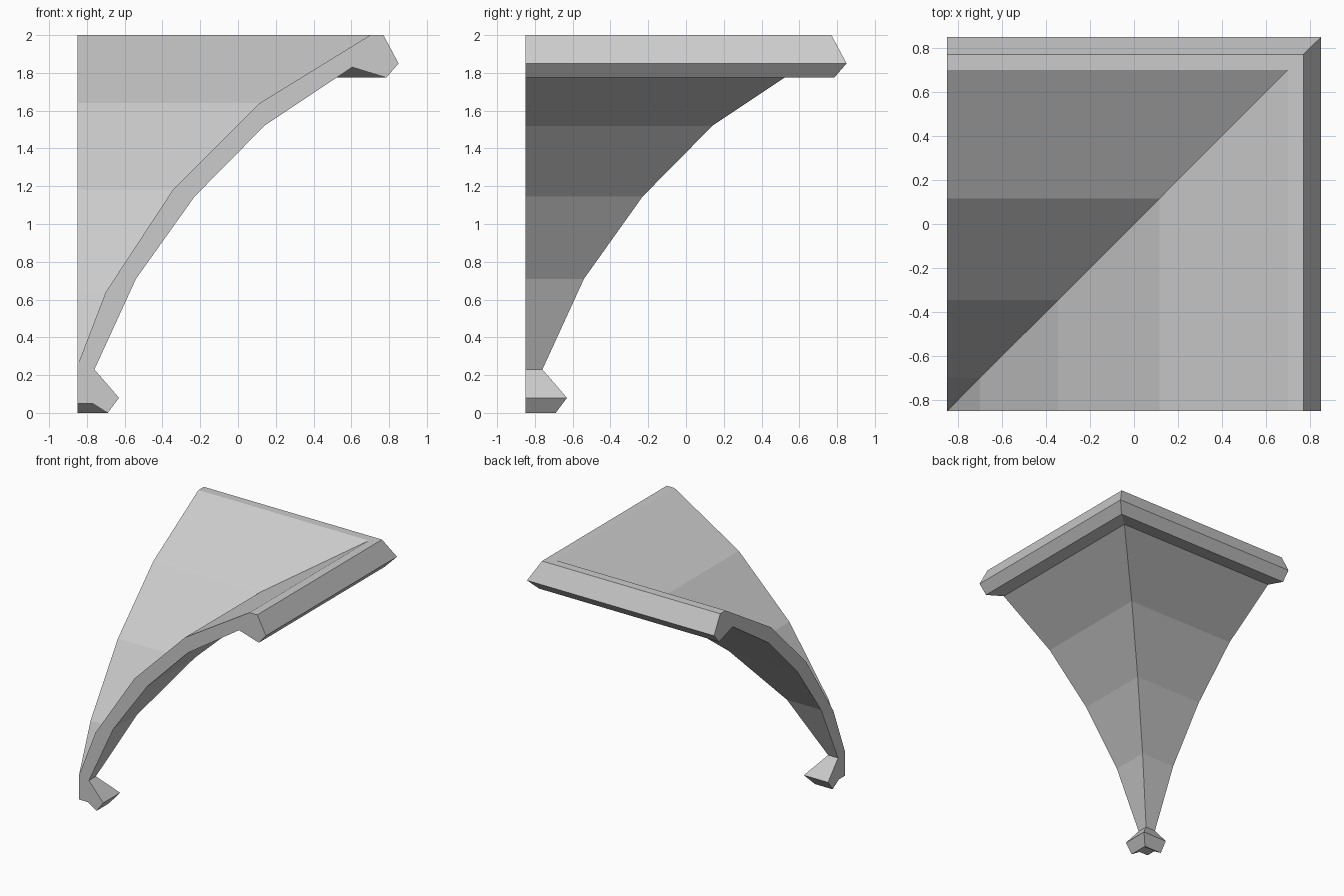
import bpy
import bmesh

cube = bpy.data.objects.get("Cube")
if cube:
    bpy.data.objects.remove(cube, do_unlink=True)

BACK = -0.85  # plane of both cut ends

# Plain stone colour
stone = bpy.data.materials.new("grey_stone")
stone.use_nodes = True
colour = (0.6, 0.6, 0.6, 1.0)
stone.diffuse_color = colour
stone.node_tree.nodes["Principled BSDF"].inputs["Base Color"].default_value = colour

# Closed cross-section: (distance out from the corner, height)
foot = [(BACK, 0.05), (-0.77, 0.05), (-0.69, 0.0), (-0.63, 0.08)]
underside = [(-0.76, 0.23), (-0.54, 0.71), (-0.23, 1.145), (0.14, 1.52), (0.605, 1.83)]
rim = [(0.785, 1.775), (0.85, 1.85), (0.77, 2.0)]
upper_side = [(0.70, 2.0), (0.115, 1.64), (-0.345, 1.18), (-0.70, 0.64), (BACK, 0.25)]
profile = foot + underside + rim + upper_side


def mitred_sweep(name, section, material):
    """Run a section along two walls that meet at a mitred corner."""
    bm = bmesh.new()
    loops = [
        [bm.verts.new((BACK, u, z)) for u, z in section],
        [bm.verts.new((u, u, z)) for u, z in section],
        [bm.verts.new((u, BACK, z)) for u, z in section],
    ]
    count = len(section)
    for a, b in zip(loops, loops[1:]):
        for i in range(count - 1):  # the last side lies on the corner itself
            j = i + 1
            bm.faces.new((a[i], a[j], b[j], b[i]))
    # Cut ends
    bm.faces.new(loops[0])
    bm.faces.new(loops[-1])
    bmesh.ops.remove_doubles(bm, verts=bm.verts[:], dist=0.0005)
    bmesh.ops.recalc_face_normals(bm, faces=bm.faces[:])
    mesh = bpy.data.meshes.new(name)
    bm.to_mesh(mesh)
    bm.free()
    mesh.materials.append(material)
    obj = bpy.data.objects.new(name, mesh)
    bpy.context.collection.objects.link(obj)
    return obj


mitred_sweep("corner_vault_bracket", profile, stone)
